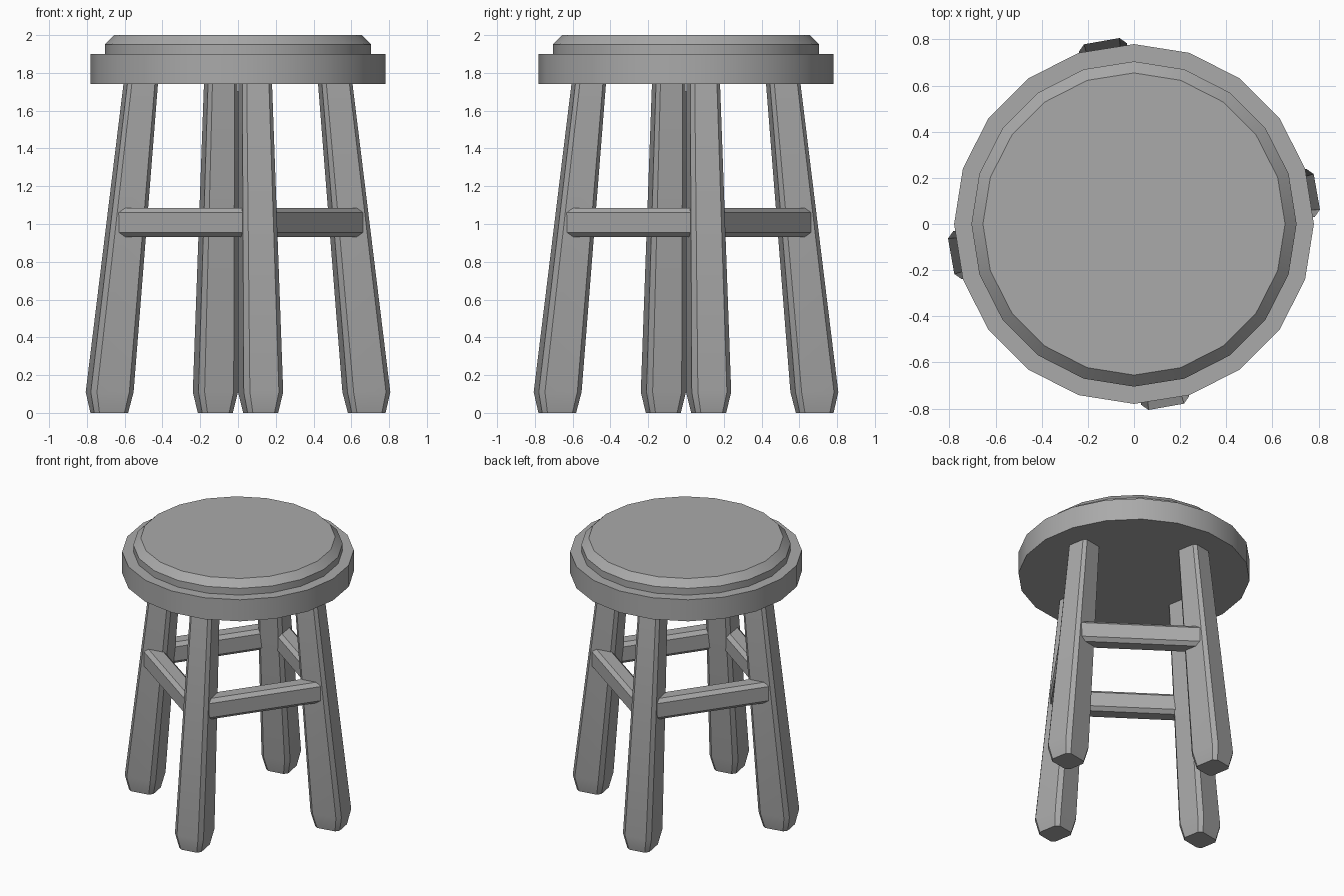
import bpy, bmesh, math
from mathutils import Matrix, Vector

if "Cube" in bpy.data.objects:
    bpy.data.objects.remove(bpy.data.objects["Cube"])

TWIST = math.radians(10)   # whole leg frame is turned slightly under the seat

grey = bpy.data.materials.new("plain grey")
grey.diffuse_color = (0.4, 0.4, 0.4, 1)
grey.use_nodes = True
grey.node_tree.nodes["Principled BSDF"].inputs["Base Color"].default_value = grey.diffuse_color


def loft(name, rings, matrix=Matrix()):
    """Skin a stack of equal-length rings and cap both ends."""
    bm = bmesh.new()
    loops = [[bm.verts.new(matrix @ Vector(p)) for p in ring] for ring in rings]
    n = len(loops[0])
    for a, b in zip(loops, loops[1:]):
        for i in range(n):
            j = (i + 1) % n
            bm.faces.new((a[i], a[j], b[j], b[i]))
    bm.faces.new(loops[0][::-1])
    bm.faces.new(loops[-1])
    bmesh.ops.recalc_face_normals(bm, faces=bm.faces)
    mesh = bpy.data.meshes.new(name)
    bm.to_mesh(mesh)
    bm.free()
    mesh.materials.append(grey)
    obj = bpy.data.objects.new(name, mesh)
    bpy.context.collection.objects.link(obj)
    return obj


def chamfered(w, d, c):
    """Rectangle of half sizes w, d with cut corners."""
    return [(w, -d + c), (w, d - c), (w - c, d), (-w + c, d),
            (-w, d - c), (-w, -d + c), (-w + c, -d), (w - c, -d)]


def circle(r, z, n=20):
    return [(r * math.cos(math.tau * i / n), r * math.sin(math.tau * i / n), z)
            for i in range(n)]


# Round seat: wide board with a bevelled pad on top
loft("seat_board", [circle(0.78, 1.74), circle(0.78, 1.90)])
loft("seat_pad", [circle(0.705, 1.89), circle(0.705, 1.95), circle(0.655, 2.0)])

# Leg sections: height, distance from centre, half width, half depth, corner cut
leg_sections = [(0.0, 0.692, 0.082, 0.091, 0.024),
                (0.11, 0.690, 0.106, 0.115, 0.028),
                (1.80, 0.517, 0.079, 0.081, 0.020)]
leg_rings = [[(x, y - r, z) for x, y in chamfered(w, d, c)]
             for z, r, w, d, c in leg_sections]

# Stretcher: chamfered bar running along local x between neighbouring legs
OUT, THICK, HALF = 0.529, 0.13, 0.415
bar = chamfered(THICK / 2, 0.0775, 0.025)
bar_rings = [[(end, -OUT + THICK / 2 + u, 1.0075 + v) for u, v in bar]
             for end in (-HALF, HALF)]

for i in range(4):
    angle = TWIST + i * math.pi / 2
    loft(f"leg_{i + 1}", leg_rings, Matrix.Rotation(angle, 4, 'Z'))
    loft(f"stretcher_{i + 1}", bar_rings,
         Matrix.Rotation(angle + math.pi / 4, 4, 'Z'))

# Smooth the round rim and foot tapers, keep the cut edges crisp
for obj in bpy.context.collection.objects:
    obj.select_set(True)
    bpy.context.view_layer.objects.active = obj
bpy.ops.object.shade_smooth_by_angle(angle=math.radians(30))
